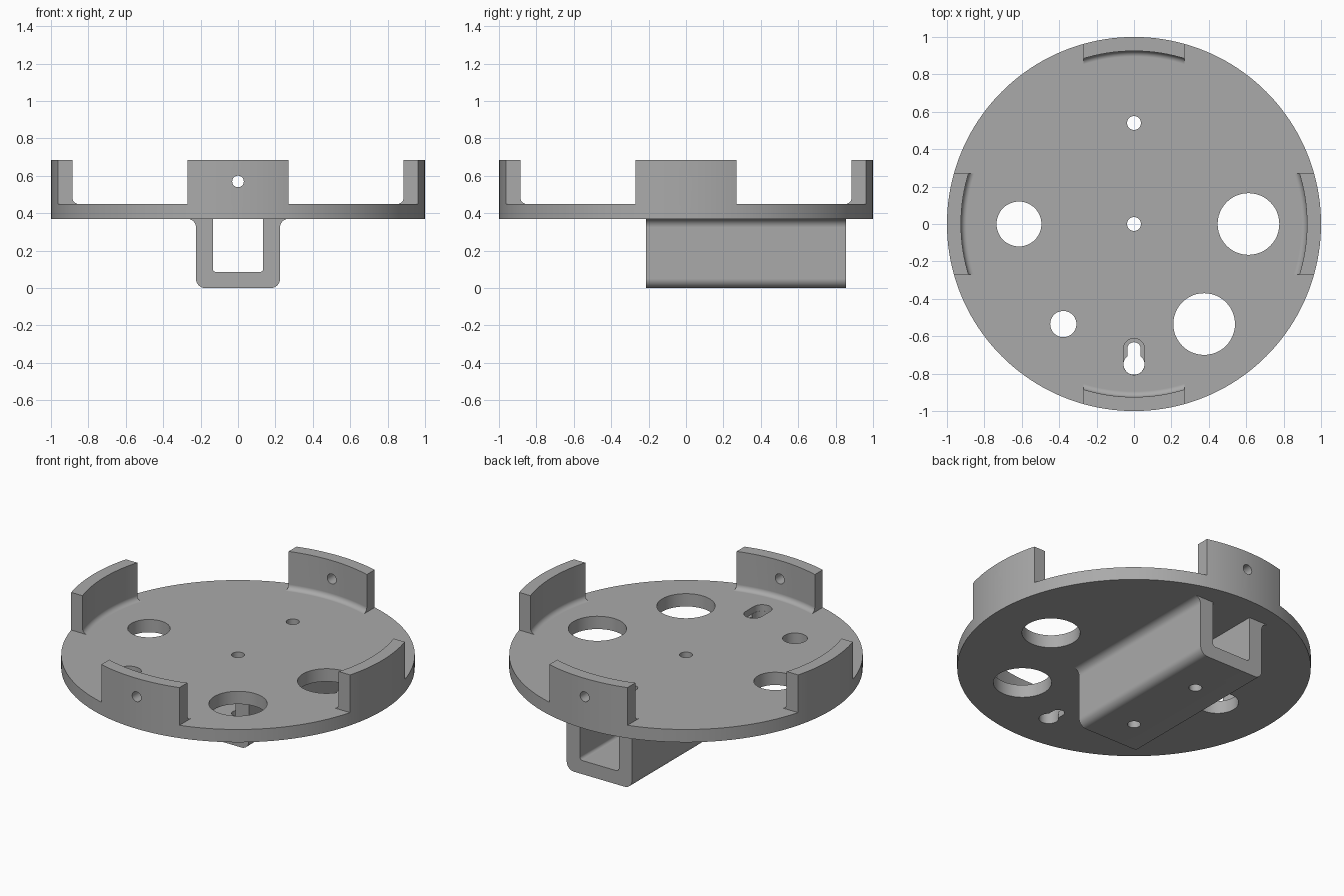
import bpy, bmesh
from math import sin, cos, pi, radians
from mathutils import Matrix

old = bpy.data.objects.get("Cube")
if old:
    bpy.data.objects.remove(old, do_unlink=True)

grey = bpy.data.materials.new("plain grey")
grey.use_nodes = True
colour = (0.4, 0.4, 0.4, 1)
grey.diffuse_color = colour
grey.node_tree.nodes["Principled BSDF"].inputs["Base Color"].default_value = colour

BASE, FLOOR, TOP = 0.37, 0.45, 0.685   # plate underside, plate top, tab top
TAB = 0.27                             # half width of a tab
UPRIGHT = Matrix.Identity(4)
ALONG_Y = Matrix.Rotation(pi / 2, 4, 'X')   # outline (x, z), depth towards -y
ALONG_X = Matrix.Rotation(pi / 2, 4, 'Y')


def arc(cx, cy, r, start, end, steps=8):
    angles = [radians(start + (end - start) * i / steps) for i in range(steps + 1)]
    return [(cx + r * cos(a), cy + r * sin(a)) for a in angles]


def circle(cx, cy, r, steps=48):
    return arc(cx, cy, r, 0, 360, steps)[:-1]


def slot(y0, y1, r):
    return arc(0, y1, r, 0, 180, 24) + arc(0, y0, r, 180, 360, 24)


def finish(name, bm):
    bmesh.ops.recalc_face_normals(bm, faces=bm.faces)
    mesh = bpy.data.meshes.new(name)
    bm.to_mesh(mesh)
    bm.free()
    mesh.materials.append(grey)
    ob = bpy.data.objects.new(name, mesh)
    bpy.context.collection.objects.link(ob)
    return ob


def prism(name, outline, low, high, matrix=UPRIGHT):
    bm = bmesh.new()
    face = bm.faces.new([bm.verts.new((x, y, low)) for x, y in outline])
    new = bmesh.ops.extrude_face_region(bm, geom=[face])["geom"]
    verts = [v for v in new if isinstance(v, bmesh.types.BMVert)]
    bmesh.ops.translate(bm, verts=verts, vec=(0, 0, high - low))
    bm.transform(matrix)
    return finish(name, bm)


def lathe(name, profile, steps=160):
    bm = bmesh.new()
    rings = [[bm.verts.new((x, y, z)) for x, y in circle(0, 0, r, steps)] for r, z in profile]
    for a, b in zip(rings, rings[1:]):
        for i in range(steps):
            j = (i + 1) % steps
            bm.faces.new((a[i], a[j], b[j], b[i]))
    bm.faces.new(rings[0])
    bm.faces.new(rings[-1])
    return finish(name, bm)


def combine(body, other, operation):
    mod = body.modifiers.new(operation.title(), 'BOOLEAN')
    mod.operation, mod.object, mod.solver = operation, other, 'EXACT'
    bpy.context.view_layer.objects.active = body
    bpy.ops.object.modifier_apply(modifier=mod.name)
    bpy.data.objects.remove(other, do_unlink=True)


# Round plate with four rim tabs, carved from one drum
body = prism("mounting_plate", circle(0, 0, 1, 160), BASE, TOP)
fillet = 0.03
inside = arc(0.925 - fillet, FLOOR + fillet, fillet, -90, 0) + [(0.925, TOP + 0.1)]
combine(body, lathe("inside_cutter", inside), 'DIFFERENCE')
for sx in (-1, 1):
    for sy in (-1, 1):
        corner = [(sx * x, sy * y) for x, y in ((TAB, TAB), (1.1, TAB), (1.1, 1.1), (TAB, 1.1))]
        combine(body, prism("corner_cutter", corner, FLOOR, TOP + 0.1), 'DIFFERENCE')

# Channel under the plate: rounded U with flared roots
w, wi, r, flare, sunk = 0.225, 0.135, 0.05, 0.045, BASE + 0.03
half = ([(w + flare, sunk)] + arc(w + flare, BASE - flare, flare, 90, 180)
        + arc(w - r, r, r, 0, -90))
inner = arc(wi - 0.02, 0.105, 0.02, -90, 0) + [(wi, sunk)]
right_side = half + [(-x, z) for x, z in reversed(half)]
u_shape = right_side + [(-x, z) for x, z in reversed(inner)] + inner
combine(body, prism("channel", u_shape, -0.855, 0.215, ALONG_Y), 'UNION')

# Cable openings and the two bolt holes that also pass through the channel
for x, y, radius in ((-0.615, 0, 0.12), (0.612, 0, 0.165), (0.375, -0.535, 0.165),
                     (-0.378, -0.535, 0.07), (0, 0, 0.037), (0, 0.54, 0.037)):
    combine(body, prism("hole_cutter", circle(x, y, radius), -0.1, 0.6), 'DIFFERENCE')

# Keyhole: round entry, narrow slot, wide recess above
combine(body, prism("entry_cutter", circle(0, -0.75, 0.056), 0.3, 0.6), 'DIFFERENCE')
combine(body, prism("slot_cutter", slot(-0.75, -0.668, 0.036), 0.3, 0.6), 'DIFFERENCE')
combine(body, prism("recess_cutter", slot(-0.75, -0.668, 0.0565), 0.41, 0.6), 'DIFFERENCE')

# Screw holes through opposite tabs
for turn in (ALONG_X, ALONG_Y):
    screw = prism("screw_cutter", circle(0, 0, 0.031, 32), -1.2, 1.2, Matrix.Translation((0, 0, 0.57)) @ turn)
    combine(body, screw, 'DIFFERENCE')

# Smooth curves, crisp edges, flat faces kept flat
bpy.ops.object.select_all(action='DESELECT')
body.select_set(True)
bpy.context.view_layer.objects.active = body
bpy.ops.object.shade_smooth_by_angle(angle=radians(30))
weighted = body.modifiers.new("Even shading", 'WEIGHTED_NORMAL')
weighted.keep_sharp = True
